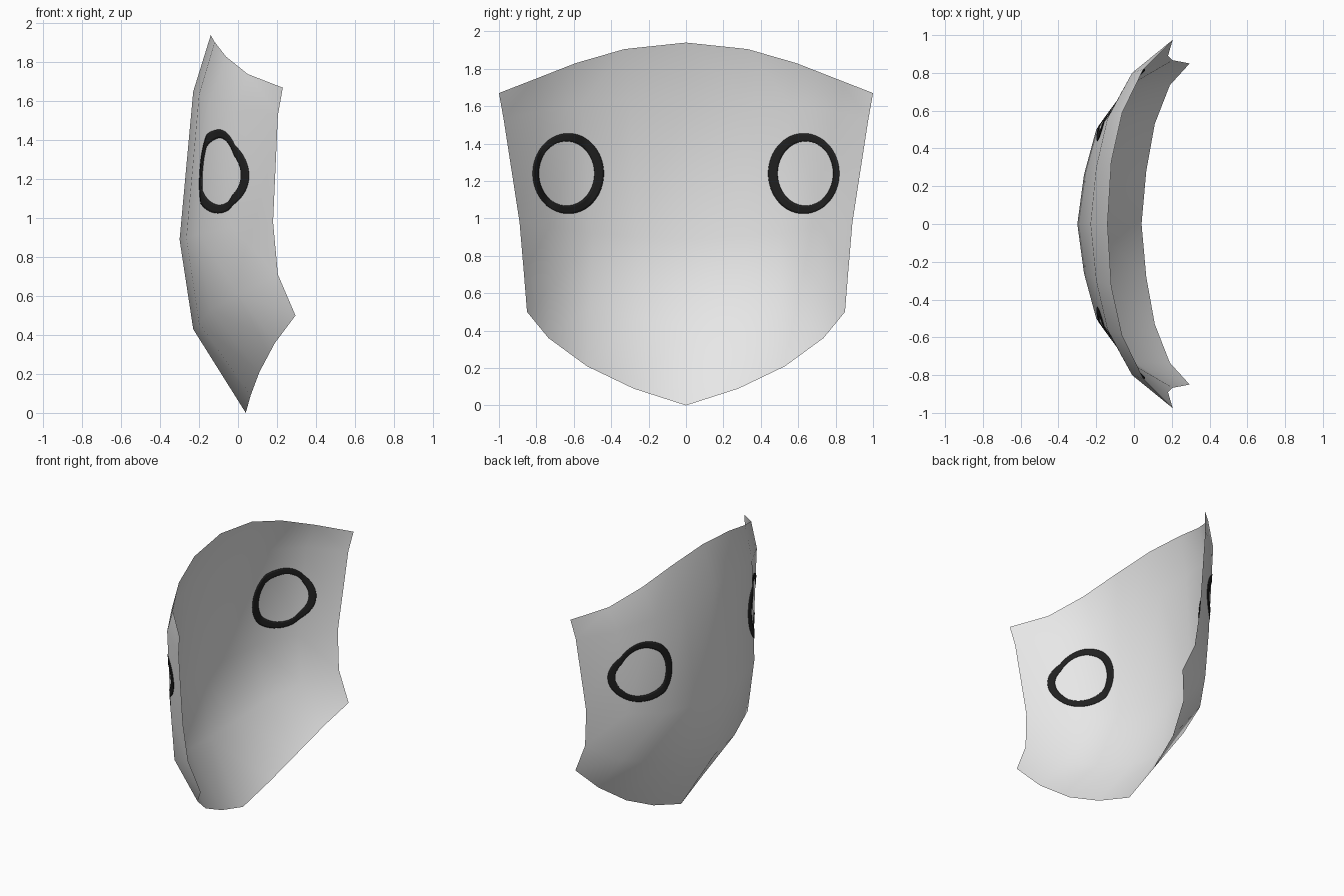
import bpy, bmesh, math
from mathutils import Vector
from mathutils.bvhtree import BVHTree

if "Cube" in bpy.data.objects:
    bpy.data.objects.remove(bpy.data.objects["Cube"], do_unlink=True)


def material(name, value, rough):
    m = bpy.data.materials.new(name)
    m.use_nodes = True
    m.diffuse_color = (value, value, value, 1)
    node = m.node_tree.nodes["Principled BSDF"]
    node.inputs["Base Color"].default_value = (value, value, value, 1)
    node.inputs["Roughness"].default_value = rough
    return m


def finish(name, bm, mat):
    """Turn a half mesh into a smooth object mirrored across y."""
    for f in bm.faces:
        f.smooth = True
    mesh = bpy.data.meshes.new(name)
    bm.to_mesh(mesh)
    bm.free()
    mesh.materials.append(mat)
    obj = bpy.data.objects.new(name, mesh)
    bpy.context.collection.objects.link(obj)
    mirror = obj.modifiers.new("Mirror", 'MIRROR')
    mirror.use_axis = (False, True, False)
    mirror.merge_threshold = 0.001
    return obj


shell_grey = material("shell grey", 0.8, 0.6)
ring_black = material("ring black", 0.015, 0.6)

# Curved shell: horizontal ribs from the centre line to the side edge, top to bottom
ribs = [
    [(-.14, 0, 1.94), (-.12, .33, 1.905), (-.062, .59, 1.83), (.05, .82, 1.74), (.23, 1, 1.67)],
    [(-.23, 0, 1.65), (-.20, .30, 1.635), (-.14, .56, 1.61), (-.01, .80, 1.57), (.205, .975, 1.53)],
    [(-.30, 0, .89), (-.265, .26, .90), (-.20, .50, .92), (-.03, .73, .95), (.18, .89, .98)],
    [(-.23, 0, .43), (-.20, .27, .46), (-.14, .51, .53), (0, .73, .61), (.205, .867, .71)],
    [(.04, 0, 0), (.065, .28, .09), (.11, .53, .21), (.19, .735, .36), (.295, .85, .50)],
]
bm = bmesh.new()
grid = [[bm.verts.new(p) for p in rib] for rib in ribs]
for upper, lower in zip(grid, grid[1:]):
    for i in range(len(upper) - 1):
        bm.faces.new((upper[i], upper[i + 1], lower[i + 1], lower[i]))
bmesh.ops.triangulate(bm, faces=bm.faces[:])
bm.normal_update()
surface = BVHTree.FromBMesh(bm)
finish("mask_shell", bm, shell_grey)

# Eye rings: thin oval bands laid on the shell, showing on both sides
bm = bmesh.new()
steps, bands = 64, 4
loops = []
for b in range(bands + 1):
    t = b / bands
    loop = []
    for s in range(steps):
        a = 2 * math.pi * s / steps
        y = .64 - .01 * t + (.15 + .04 * t) * math.cos(a)
        z = 1.24 + (.172 + .043 * t) * math.sin(a)
        hit = surface.ray_cast(Vector((2, y, z)), Vector((-1, 0, 0)))[0]
        loop.append(bm.verts.new(hit))
    loops.append(loop)
for inner, outer in zip(loops, loops[1:]):
    for s in range(steps):
        n = (s + 1) % steps
        bm.faces.new((inner[s], outer[s], outer[n], inner[n]))
rings = finish("eye_rings", bm, ring_black)
plate = rings.modifiers.new("Thickness", 'SOLIDIFY')
plate.thickness = 0.009
plate.offset = 0
